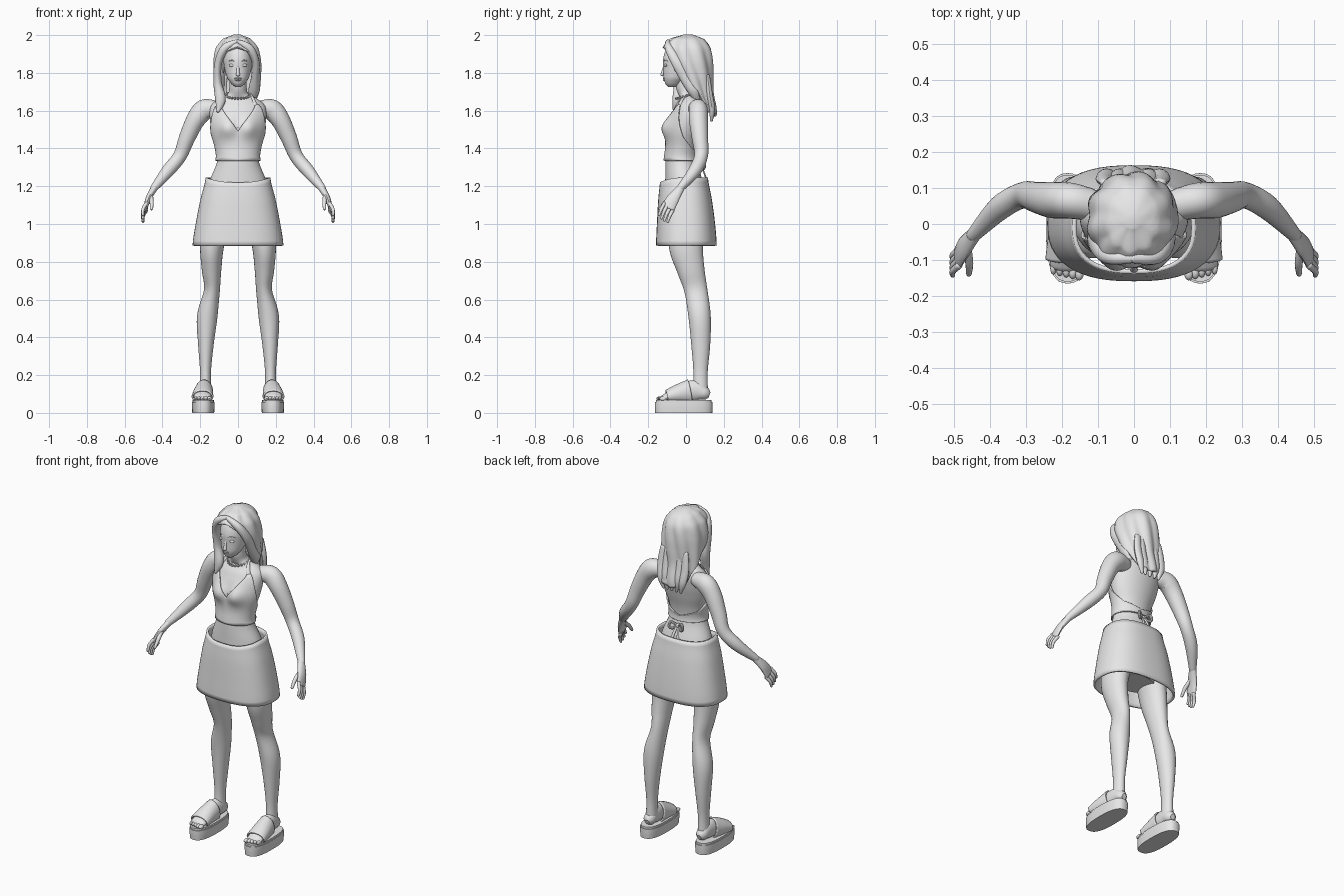
import bpy, bmesh, math
from mathutils import Vector

if "Cube" in bpy.data.objects:
    bpy.data.objects.remove(bpy.data.objects["Cube"])

grey = bpy.data.materials.new("light grey")
grey.use_nodes = True
grey.diffuse_color = (0.8, 0.8, 0.8, 1)
grey.node_tree.nodes["Principled BSDF"].inputs["Base Color"].default_value = grey.diffuse_color
parts = []
X, Y, Z = Vector((1, 0, 0)), Vector((0, 1, 0)), Vector((0, 0, 1))


def finish(name, bm, solid=0):
    bmesh.ops.recalc_face_normals(bm, faces=bm.faces)
    mesh = bpy.data.meshes.new(name)
    bm.to_mesh(mesh)
    bm.free()
    mesh.materials.append(grey)
    ob = bpy.data.objects.new(name, mesh)
    bpy.context.scene.collection.objects.link(ob)
    if solid:
        mod = ob.modifiers.new("thickness", "SOLIDIFY")
        mod.thickness, mod.offset = solid, 0
    parts.append(ob)
    return ob


def skin(name, rings, caps=(True, True), solid=0):
    """Join closed rings of points into one surface."""
    bm = bmesh.new()
    loops = [[bm.verts.new(p) for p in ring] for ring in rings]
    n = len(loops[0])
    for a, b in zip(loops, loops[1:]):
        for i in range(n):
            j = (i + 1) % n
            bm.faces.new((a[i], a[j], b[j], b[i]))
    for use, loop in zip(caps, (loops[0], loops[-1])):
        if use:
            bm.faces.new(loop)
    return finish(name, bm, solid)


def spline(rows, i, t):
    """Smooth value on segment i of a list of tuples."""
    a, b = rows[max(i - 1, 0)], rows[i]
    c, d = rows[i + 1], rows[min(i + 2, len(rows) - 1)]
    return [q + t * (r - p + t * (2 * p - 5 * q + 4 * r - s + t * (3 * (q - r) + s - p))) / 2
            for p, q, r, s in zip(a, b, c, d)]


def segment(rows, z):
    i = max(k for k in range(len(rows) - 1) if k == 0 or rows[k][0] <= z)
    return i, (z - rows[i][0]) / (rows[i + 1][0] - rows[i][0])


def linear(rows, v):
    i, t = segment(rows, v)
    return rows[i][1] + (rows[i + 1][1] - rows[i][1]) * min(t, 1)


def body_point(rows, z, a, grow=0, power=2):
    """Point at height z and angle a (zero is front); rows hold z, cx, cy, rx, ry."""
    _, cx, cy, rx, ry = spline(rows, *segment(rows, z))
    s, c = math.sin(a), math.cos(a)
    s = math.copysign(abs(s) ** (2 / power), s)
    c = math.copysign(abs(c) ** (2 / power), c)
    return Vector((cx + (rx + grow) * s, cy - (ry + grow) * c, z))


def angles(n):
    return [math.tau * i / n for i in range(n)]


def loft(name, rows, steps=32, n=40, power=2, **kw):
    lo, hi = rows[0][0], rows[-1][0]
    return skin(name, [[body_point(rows, lo + (hi - lo) * k / steps, a, power=power)
                        for a in angles(n)] for k in range(steps + 1)], **kw)


def tube(name, pts, ref=Y, side=1, n=16, sub=5, ends=True, solid=0):
    """Rounded limb through points of x, y, z, radius and optional second radius."""
    pts = [tuple(p) if len(p) == 5 else (*p, p[3]) for p in pts]
    path = [spline(pts, i, k / sub) for i in range(len(pts) - 1) for k in range(sub)] + [pts[-1]]
    centres = [Vector(p[:3]) for p in path]
    rings = []
    last = len(path) - 1
    for k, p in enumerate(path):
        t = (centres[min(k + 1, last)] - centres[max(k - 1, 0)]).normalized()
        u = t.cross(ref).normalized()
        w = u.cross(t)
        ring = [(0, 1)]
        if ends and k == 0:
            ring = [(-.9, .44), (-.5, .87), (0, 1)]
        if ends and k == last:
            ring = [(0, 1), (.5, .87), (.9, .44)]
        for shift, f in ring:
            c = centres[k] + t * shift * min(p[3], p[4])
            loop = [c + f * (u * p[3] * math.cos(a) + w * p[4] * math.sin(a)) for a in angles(n)]
            rings.append([Vector((q.x * side, q.y, q.z)) for q in loop])
    return skin(name, rings, (ends, ends), solid)


def ball(name, loc, size, seg=16):
    bm = bmesh.new()
    bmesh.ops.create_uvsphere(bm, u_segments=seg, v_segments=seg // 2, radius=1)
    for v in bm.verts:
        v.co = Vector([v.co[i] * size[i] + loc[i] for i in range(3)])
    return finish(name, bm)


# Torso and neck, with the bust as a smooth bulge
torso = [(.93, 0, 0, .13, .09), (1.1, 0, 0, .165, .11), (1.22, 0, -.01, .152, .1),
         (1.335, 0, -.025, .11, .083), (1.4, 0, -.02, .112, .08), (1.5, 0, -.005, .14, .09),
         (1.58, 0, .012, .15, .09), (1.63, 0, .025, .142, .08), (1.665, 0, .025, .1, .055),
         (1.685, 0, .012, .055, .052), (1.72, 0, -.005, .046, .048), (1.78, 0, -.01, .045, .045)]


def torso_point(z, a, grow=0):
    p = body_point(torso, z, a, grow)
    if math.cos(a) > 0:
        p.y -= .033 * math.exp(-((abs(p.x) - .06) / .05) ** 2 - ((z - 1.51) / .05) ** 2) * math.cos(a) ** .5
    return p


skin("torso", [[torso_point(.93 + .85 * k / 60, a) for a in angles(48)] for k in range(61)])

# Halter top: deep front neckline, low open back
neckline = [(0, 1.49), (38, 1.63), (48, 1.635), (66, 1.54), (88, 1.46), (125, 1.4), (181, 1.365)]


def sheet(edge, a):
    return linear(edge, math.degrees(min(a, math.tau - a)))


skin("halter_top", [[torso_point(1.335 + (sheet(neckline, a) - 1.335) * k / 16, a, .007)
                     for a in angles(96)] for k in range(17)], (False, False), .008)

# Skirt: flared hollow shell dipping at the front of the waistband
skirt = [(.885, 0, .002, .235, .155), (1.0, 0, 0, .218, .148), (1.13, 0, -.005, .193, .136),
         (1.245, 0, -.01, .165, .12)]
skin("skirt", [[body_point(skirt, .885 + (.36 - .025 * max(math.cos(a), 0) ** 2) * k / 14, a, power=2.5)
                for a in angles(56)] for k in range(15)], (False, False), .012)

# Head and face
loft("head", [(1.724, 0, -.07, .014, .022), (1.74, 0, -.066, .034, .042), (1.77, 0, -.053, .056, .065),
              (1.82, 0, -.03, .071, .09), (1.88, 0, -.02, .077, .1), (1.94, 0, -.01, .066, .085),
              (1.98, 0, 0, .02, .03)])
tube("nose", [(0, -.113, 1.838, .007), (0, -.121, 1.81, .008), (0, -.127, 1.79, .011, .008)], n=12)
ball("upper_lip", (0, -.116, 1.771), (.019, .007, .005))
ball("lower_lip", (0, -.114, 1.762), (.016, .008, .005))
for s, label in ((1, "left"), (-1, "right")):
    ball(label + "_eye", (.032 * s, -.107, 1.84), (.017, .009, .008))
    tube(label + "_eyebrow", [(.015, -.117, 1.861, .003), (.033, -.112, 1.867, .003),
                              (.052, -.097, 1.861, .002)], Z, s, 8)
    ball(label + "_ear", (.077 * s, -.01, 1.825), (.008, .017, .026))

# Hair: wavy shell open around the face, then loose locks
hair = [(1.54, 0, .1, .075, .045), (1.6, 0, .075, .095, .075), (1.7, -.005, .05, .107, .082),
        (1.78, -.005, .03, .113, .103), (1.86, -.005, .01, .114, .123), (1.93, -.005, .005, .1, .117),
        (1.975, -.005, .008, .065, .08), (1.995, -.005, .01, .015, .02)]
fringe = [(0, 1.935), (35, 1.91), (60, 1.85), (82, 1.76), (105, 1.68), (130, 1.59), (181, 1.57)]
rings = []
for k in range(37):
    ring = []
    for a in angles(80):
        z = 1.995 + (sheet(fringe, a) - 1.995) * k / 36
        ring.append(body_point(hair, z, a, .005 * math.sin(9 * a + 14 * z) * min(k / 9, 1)))
    rings.append(ring)
skin("hair", rings, (True, False), .018)
tube("front_lock", [(-.01, -.095, 1.965, .012, .014), (-.07, -.09, 1.93, .022), (-.105, -.055, 1.85, .02, .03),
                    (-.108, -.035, 1.75, .022, .03), (-.093, -.05, 1.66, .028, .022),
                    (-.105, -.06, 1.6, .01)])
tube("side_lock", [(.0, -.095, 1.965, .012, .014), (.06, -.09, 1.93, .022), (.093, -.05, 1.86, .02, .03),
                   (.092, 0, 1.78, .022, .036), (.085, .04, 1.71, .03, .034), (.07, .06, 1.65, .015)])
for x in (-.075, -.04, 0, .04, .07):
    tube("back_lock", [(x, .115, 1.78, .02, .012), (x * 1.1, .125, 1.69, .024, .016),
                       (x, .138, 1.61, .022, .016), (x * .8, .135, 1.55, .008)], n=12)

# Necklace of beads
for a in angles(22):
    ball("necklace_bead", (.06 * math.sin(a), .01 - .062 * math.cos(a), 1.68 - .016 * math.cos(a)),
         (.007, .007, .007), 8)

# Back bow with tails
ball("bow_knot", (0, .075, 1.31), (.013, .014, .013))

for s, label in ((1, "left"), (-1, "right")):
    tube(label + "_halter_strap", [(.095, -.037, 1.63, .012, .005), (.075, -.008, 1.672, .008, .005),
                                   (.055, .045, 1.692, .006), (0, .072, 1.695, .006)], Z, s, 8)
    tube(label + "_bow_loop", [(.005, .078, 1.31, .006), (.035, .09, 1.33, .008), (.045, .098, 1.305, .008),
                               (.03, .09, 1.292, .008), (.005, .078, 1.308, .006)], Y, s, 8)
    tube(label + "_bow_tail", [(.004, .08, 1.305, .007, .004), (.016, .1, 1.26, .008, .004),
                               (.027, .122, 1.18, .008, .004)], Y, s, 8)

    # Arm and hand
    tube(label + "_arm", [(.125, .055, 1.61, .045), (.18, .065, 1.603, .056, .05), (.225, .066, 1.55, .05),
                          (.27, .074, 1.455, .043), (.308, .08, 1.36, .036), (.372, .045, 1.28, .034),
                          (.445, -.03, 1.19, .02)], Y, s, 24)
    tube(label + "_palm", [(.44, -.025, 1.195, .018, .02), (.472, -.065, 1.14, .016, .032),
                           (.488, -.093, 1.09, .011, .036)], Y, s)
    for k in (-1.5, -.5, .5, 1.5):
        y, z = -.093 - .015 * k, 1.09 + .012 * k
        long = 1 - .08 * abs(k)
        tube(label + "_finger", [(.486, y, z, .01), (.503, y - .018 * long, z - .035 * long, .009),
                                 (.503, y - .03 * long, z - .068 * long, .007)], Y, s, 10)
    tube(label + "_thumb", [(.462, -.07, 1.15, .012), (.457, -.11, 1.115, .011), (.458, -.138, 1.08, .008)],
         Y, s, 10)

    # Leg and foot
    tube(label + "_leg", [(.115, 0, 1.02, .075, .095), (.138, 0, .88, .063, .09), (.14, .025, .76, .052, .073),
                          (.138, .052, .65, .042, .061), (.163, .072, .51, .054, .059),
                          (.17, .078, .36, .041, .05), (.172, .077, .22, .029, .038),
                          (.173, .076, .12, .031, .04)], Y, s, 28)
    tube(label + "_foot", [(.175, .095, .105, .034, .036), (.177, .05, .118, .036, .055),
                           (.182, -.02, .11, .04, .045), (.187, -.08, .092, .046, .028),
                           (.188, -.115, .08, .045, .018)], Z, s, 20)
    for k in range(5):
        ball(label + "_toe", ((.152 + .018 * k) * s, -.135 + .004 * k, .076),
             (.013 - .001 * k, .022, .012), 12)

    # Platform sandal: sole, footbed rim and instep strap
    loft(label + "_sole", [(0, .184 * s, -.012, .058, .151), (.03, .184 * s, -.012, .06, .153),
                           (.058, .184 * s, -.012, .06, .153)], 4, 40, 2.6)
    loft(label + "_footbed", [(.056, .184 * s, -.012, .056, .148), (.069, .184 * s, -.012, .056, .148)],
         2, 40, 2.6)
    tube(label + "_instep_strap", [(.179, .022, .112, .044, .062), (.185, -.04, .1, .05, .048),
                                   (.188, -.1, .086, .054, .032)], Z, s, 28, ends=False, solid=.008)

# Smooth shading with sharp edges kept
bpy.ops.object.select_all(action="DESELECT")
for ob in parts:
    ob.select_set(True)
bpy.context.view_layer.objects.active = parts[0]
bpy.ops.object.shade_smooth_by_angle(angle=math.radians(40))
